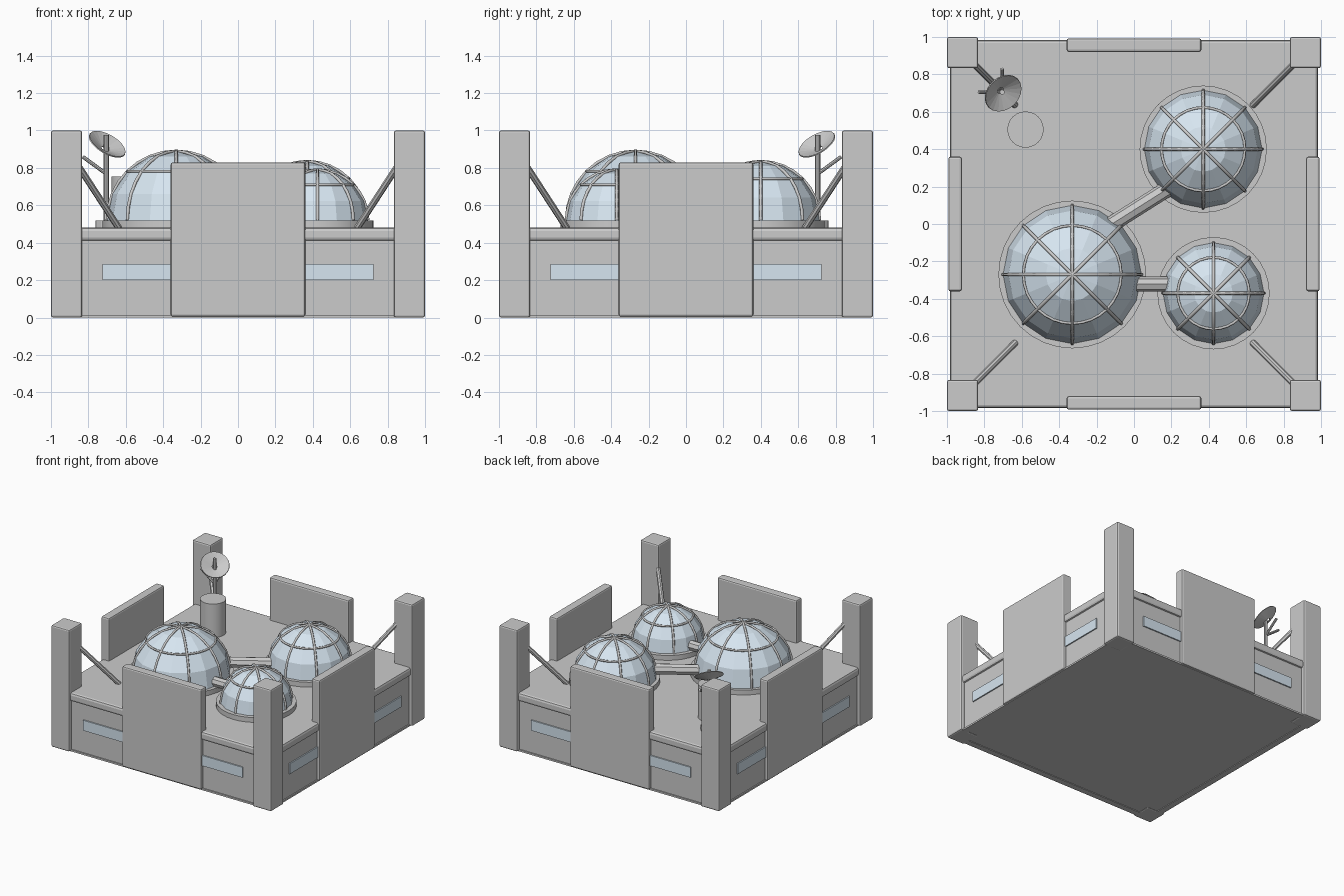
import bpy, bmesh, math
from mathutils import Vector, Matrix

if "Cube" in bpy.data.objects:
    bpy.data.objects.remove(bpy.data.objects["Cube"])

glass = bpy.data.materials.new("pale_glass")
glass.diffuse_color = (0.68, 0.79, 0.88, 1)
glass.use_nodes = True
glass.node_tree.nodes["Principled BSDF"].inputs["Base Color"].default_value = glass.diffuse_color


def finish(name, bm, mat=None, smooth=False):
    me = bpy.data.meshes.new(name)
    bm.to_mesh(me)
    bm.free()
    ob = bpy.data.objects.new(name, me)
    bpy.context.collection.objects.link(ob)
    if mat:
        me.materials.append(mat)
    if smooth:
        bpy.ops.object.select_all(action='DESELECT')
        bpy.context.view_layer.objects.active = ob
        ob.select_set(True)
        bpy.ops.object.shade_smooth_by_angle(angle=math.radians(40))
    return ob


def box(name, lo, hi, rot=0, bevel=0.0, mat=None):
    lo, hi = Vector(lo), Vector(hi)
    bm = bmesh.new()
    m = (Matrix.Rotation(rot, 4, 'Z') @ Matrix.Translation((lo + hi) / 2)
         @ Matrix.Diagonal((*(hi - lo), 1)))
    bmesh.ops.create_cube(bm, size=1, matrix=m)
    if bevel:
        bmesh.ops.bevel(bm, geom=bm.edges[:], offset=bevel, segments=2,
                        profile=0.5, affect='EDGES')
    return finish(name, bm, mat)


def rod(name, a, b, r, sides=8, smooth=False):
    a, b = Vector(a), Vector(b)
    d = b - a
    m = Matrix.Translation((a + b) / 2) @ d.to_track_quat('Z', 'Y').to_matrix().to_4x4()
    bm = bmesh.new()
    bmesh.ops.create_cone(bm, cap_ends=True, segments=sides, radius1=r,
                          radius2=r, depth=d.length, matrix=m)
    return finish(name, bm, None, smooth)


def tube_path(name, pts, r, cyclic=False):
    cu = bpy.data.curves.new(name, 'CURVE')
    cu.dimensions = '3D'
    cu.bevel_depth = r
    cu.bevel_resolution = 1
    sp = cu.splines.new('POLY')
    sp.points.add(len(pts) - 1)
    for p, co in zip(sp.points, pts):
        p.co = (*co, 1)
    sp.use_cyclic_u = cyclic
    ob = bpy.data.objects.new(name, cu)
    bpy.context.collection.objects.link(ob)
    return ob


def dome(name, x, y, r, base_r):
    z0 = 0.52
    # base ring and faceted glass shell
    rod(name + "_base", (x, y, 0.47), (x, y, z0), base_r, 32, True)
    bm = bmesh.new()
    bmesh.ops.create_uvsphere(bm, u_segments=16, v_segments=8, radius=r,
                              matrix=Matrix.Translation((x, y, z0)))
    bmesh.ops.delete(bm, geom=[v for v in bm.verts if v.co.z < z0 - 0.01], context='VERTS')
    finish(name + "_glass", bm, glass)
    # four arched ribs and one hoop
    for k in range(4):
        a = k * math.pi / 4
        pts = []
        for i in range(17):
            t = math.pi * i / 16
            pts.append((x + r * math.cos(t) * math.cos(a),
                        y + r * math.cos(t) * math.sin(a), z0 + r * math.sin(t)))
        tube_path(f"{name}_rib_{k}", pts, 0.009)
    h = r * math.sqrt(0.5)
    tube_path(name + "_hoop", [(x + h * math.cos(i * math.pi / 16),
                                y + h * math.sin(i * math.pi / 16), z0 + h)
                               for i in range(32)], 0.008, True)


# main block
box("base_block", (-0.97, -0.97, 0.005), (0.97, 0.97, 0.475))

# repeated parts on each of the four sides
for i in range(4):
    a = i * math.pi / 2
    box(f"wall_panel_{i}", (-0.36, -0.993, 0.005), (0.36, -0.92, 0.83), a, 0.012)
    box(f"window_strip_{i}", (-0.725, -0.98, 0.20), (0.725, -0.96, 0.285), a, 0, glass)
    box(f"roof_rim_{i}", (-0.9, -0.985, 0.41), (0.9, -0.93, 0.48), a, 0.018)
    box(f"foot_trim_{i}", (-0.9, -0.98, 0.0), (0.9, -0.93, 0.014), a)
    box(f"corner_post_{i}", (0.833, -1, 0), (1, -0.833, 1), a, 0.012)
    m = Matrix.Rotation(a, 3, 'Z')
    rod(f"corner_brace_{i}", m @ Vector((0.85, -0.85, 0.805)),
        m @ Vector((0.635, -0.635, 0.475)), 0.018)
box("roof_deck", (-0.95, -0.95, 0.46), (0.95, 0.95, 0.48))

# domes and the corridors between them
dome("large_dome", -0.33, -0.27, 0.37, 0.395)
dome("middle_dome", 0.37, 0.40, 0.315, 0.34)
dome("small_dome", 0.425, -0.37, 0.27, 0.30)
rod("long_corridor", (-0.15, -0.02, 0.55), (0.23, 0.22, 0.55), 0.043)
rod("short_corridor", (-0.02, -0.322, 0.55), (0.2, -0.322, 0.55), 0.04)

# storage tank
rod("tank", (-0.58, 0.505, 0.47), (-0.58, 0.505, 0.755), 0.097, 24, True)

# antenna: foot, mast, two side aerials, tilted dish
rod("antenna_foot", (-0.70, 0.70, 0.47), (-0.70, 0.70, 0.52), 0.063, 12)
rod("antenna_mast", (-0.705, 0.705, 0.47), (-0.705, 0.705, 0.975), 0.014)
rod("aerial_left", (-0.70, 0.705, 0.765), (-0.83, 0.705, 0.86), 0.01)
rod("aerial_back", (-0.705, 0.70, 0.765), (-0.705, 0.83, 0.86), 0.01)
axis = Vector((0.455, -0.455, 0.766))
bm = bmesh.new()
bmesh.ops.create_cone(bm, cap_ends=False, segments=20, radius1=0.02, radius2=0.11, depth=0.035,
                      matrix=Matrix.Translation(Vector((-0.70, 0.70, 0.925)) - axis * 0.0175)
                      @ axis.to_track_quat('Z', 'Y').to_matrix().to_4x4())
dish = finish("antenna_dish", bm)
shell = dish.modifiers.new("thickness", 'SOLIDIFY')
shell.thickness = 0.006
